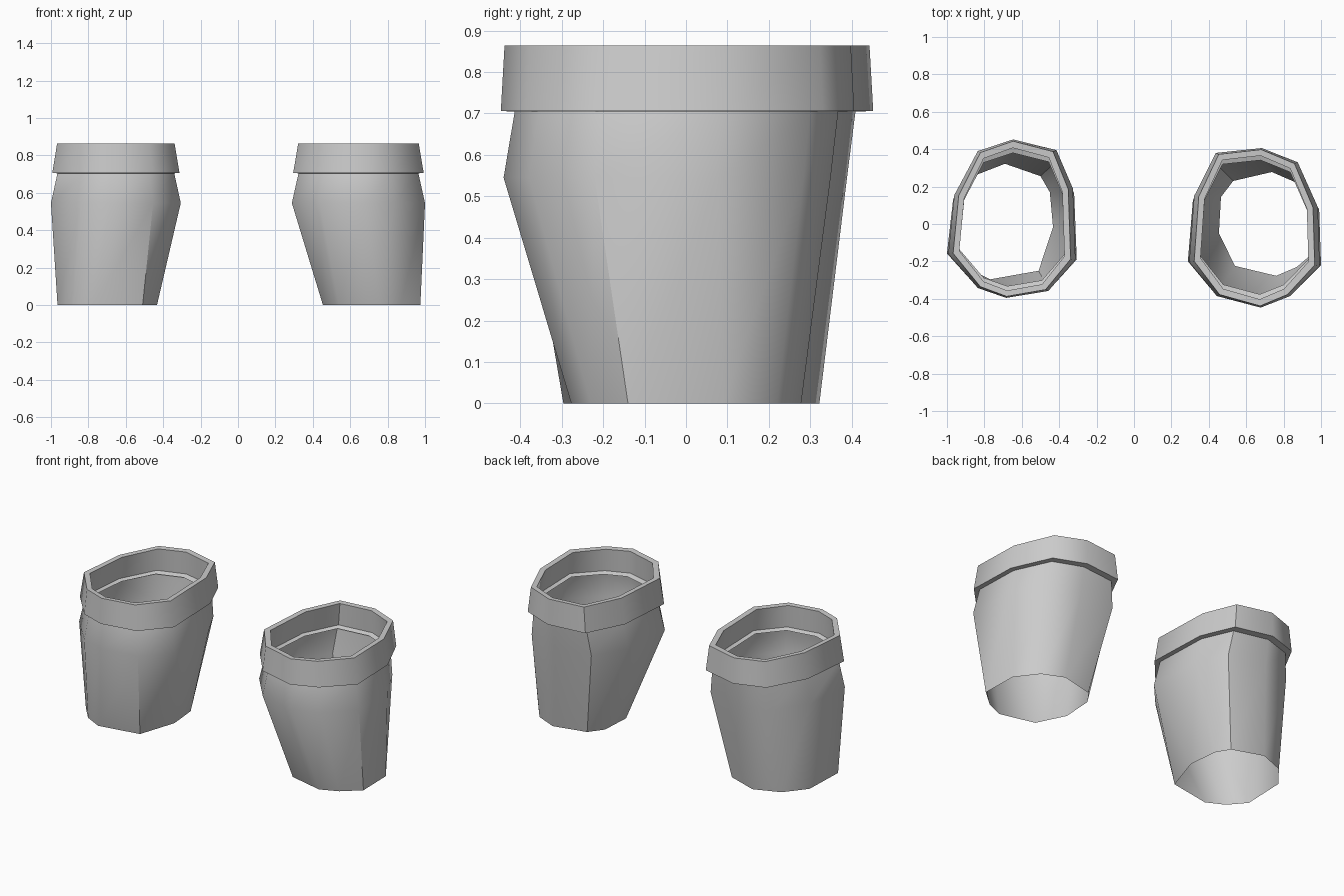
import bpy, bmesh

if "Cube" in bpy.data.objects:
    bpy.data.objects.remove(bpy.data.objects["Cube"])

# Outline at the widest height and at the open foot, ten corners each
LEFT_WIDE = [(-.646, .452), (-.41, .395), (-.32, .19), (-.306, -.192), (-.454, -.358),
             (-.684, -.395), (-.839, -.342), (-1.0, -.16), (-.967, .155), (-.839, .39)]
LEFT_FOOT = [(-.69, .322), (-.50, .256), (-.45, .17), (-.433, -.016), (-.51, -.25),
             (-.77, -.296), (-.88, -.24), (-.965, -.14), (-.955, .13), (-.85, .26)]
RIGHT_WIDE = [(.684, .406), (.88, .33), (.99, .09), (1.0, -.224), (.839, -.385),
              (.678, -.447), (.438, -.385), (.288, -.203), (.315, .15), (.433, .38)]
RIGHT_FOOT = [(.737, .278), (.87, .22), (.97, .09), (.975, -.14), (.87, -.23),
              (.76, -.277), (.54, -.224), (.454, -.05), (.465, .144), (.53, .23)]


def ring(outline, sx, sy, z, back=None):
    """Scale an outline about its middle, optionally with another factor at the back."""
    xs = [p[0] for p in outline]
    cx = (min(xs) + max(xs)) / 2
    return [(cx + (x - cx) * sx, y * (back if back and y > 0 else sy), z)
            for x, y in outline]


def loft(name, rings):
    """Skin a stack of rings with quads."""
    bm = bmesh.new()
    loops = [[bm.verts.new(p) for p in r] for r in rings]
    n = len(rings[0])
    for a, b in zip(loops, loops[1:]):
        for i in range(n):
            j = (i + 1) % n
            bm.faces.new((a[j], a[i], b[i], b[j]))
    bmesh.ops.recalc_face_normals(bm, faces=bm.faces)
    me = bpy.data.meshes.new(name)
    bm.to_mesh(me)
    bm.free()
    ob = bpy.data.objects.new(name, me)
    bpy.context.collection.objects.link(ob)
    bpy.ops.object.select_all(action='DESELECT')
    ob.select_set(True)
    bpy.context.view_layer.objects.active = ob
    bpy.ops.object.shade_smooth_by_angle(angle=0.8)
    return ob


for side, wide, foot in (("left", LEFT_WIDE, LEFT_FOOT), ("right", RIGHT_WIDE, RIGHT_FOOT)):
    # Open tapered sleeve
    loft(side + "_sleeve", [
        [(x, y, 0) for x, y in foot],
        ring(wide, 1, .985, .545, back=.86),
        ring(wide, .90, .925, .704, back=.905)])
    # Thick folded cuff: underside, outer wall, rim, inner wall, ledge
    loft(side + "_cuff", [
        ring(wide, .90, .925, .704, back=.905),
        ring(wide, .98, 1, .706),
        ring(wide, .905, .98, .864),
        ring(wide, .81, .90, .862),
        ring(wide, .87, .91, .722),
        ring(wide, .81, .84, .712)])
